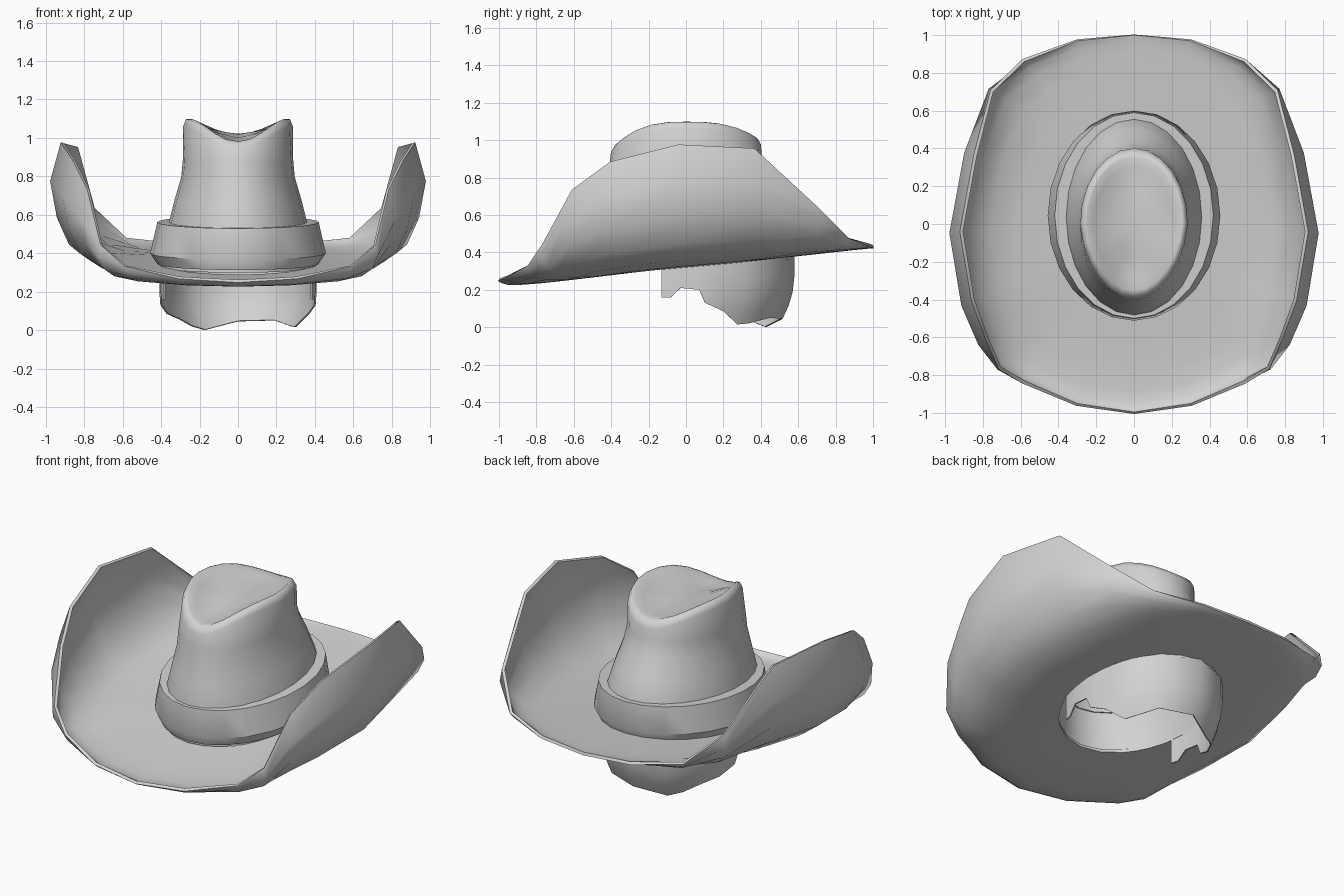
import bpy
from math import sin, cos, atan2, asin, pi

cube = bpy.data.objects.get("Cube")
if cube:
    bpy.data.objects.remove(cube, do_unlink=True)

grey = bpy.data.materials.new("light_grey")
grey.use_nodes = True
grey.diffuse_color = (0.65, 0.65, 0.65, 1)
grey.node_tree.nodes["Principled BSDF"].inputs["Base Color"].default_value = (0.65, 0.65, 0.65, 1)

SEGMENTS = 24
ANGLES = [2 * pi * i / SEGMENTS for i in range(SEGMENTS)]


def loft(name, rings, closed=True, cap=None, thickness=0, sharp=40):
    """Skin rings that run from the centre outward, counter-clockwise."""
    n = len(rings[0])
    verts = [p for ring in rings for p in ring]
    faces = []
    for r in range(len(rings) - 1):
        for j in range(n if closed else n - 1):
            k = (j + 1) % n
            faces.append((r * n + j, (r + 1) * n + j, (r + 1) * n + k, r * n + k))
    if cap:
        verts.append(cap)
        faces += [(len(verts) - 1, j, (j + 1) % n) for j in range(n)]
    mesh = bpy.data.meshes.new(name)
    mesh.from_pydata(verts, [], faces)
    mesh.materials.append(grey)
    obj = bpy.data.objects.new(name, mesh)
    bpy.context.collection.objects.link(obj)
    bpy.ops.object.select_all(action='DESELECT')
    obj.select_set(True)
    bpy.context.view_layer.objects.active = obj
    if thickness:
        mod = obj.modifiers.new("thickness", 'SOLIDIFY')
        mod.thickness = thickness
        mod.offset = -1
        bpy.ops.object.modifier_apply(modifier=mod.name)
    bpy.ops.object.shade_smooth_by_angle(angle=sharp * pi / 180)


def oval(a, half_width, front, back, z, tilt=0.0):
    y = (front + back) / 2 + (back - front) / 2 * sin(a)
    return (half_width * cos(a), y, z + tilt * (y - 0.05))


def floor(y):
    return 0.338 + 0.09 * y + 0.02 * max(0, y - 0.3) - 0.03 * max(0, -y - 0.2)


# Brim: raised rim joined to the head opening by a curled section
rim_half = [(0, -.995, .262), (.3, -.95, .278), (.58, -.83, .335), (.705, -.755, .44),
            (.772, -.6, .73), (.845, -.4, .88), (.905, -.04, .972), (.832, .36, .952),
            (.745, .7, .635), (.58, .86, .48), (.3, .97, .45), (0, 1, .44)]
rim = rim_half + [(-x, y, z) for x, y, z in rim_half[-2:0:-1]]
# plain fraction, curled fraction, share of lift
section = [(0, 0, 0), (.33, .4, .01), (.6, .7, .06), (.8, .92, .19),
           (.91, 1.04, .4), (.96, 1.11, .69), (1, 1, 1)]
brim_rings = []
for plain, curled, rise in section:
    ring = []
    for x, y, z in rim:
        hx, hy, _ = oval(atan2(y, x), .41, -.46, .57, 0)
        lift = z - floor(y)
        curl = min(1, max(0, lift / 0.55))
        f = plain + (curled - plain) * curl
        py = hy + (y - hy) * f
        ring.append((hx + (x - hx) * f, py, floor(py) + lift * rise))
    brim_rings.append(ring)
loft("brim", brim_rings, thickness=0.018, sharp=70)


# Crown: pinched top edge with a shallow central crease, flaring toward the band
def crest(a, scale, drop):
    pinch = 1 - 0.1 * max(0, -sin(a))
    z = 1.107 - (0.125 if sin(a) < 0 else 0.085) * abs(sin(a)) ** 3 - drop
    return (.27 * scale * pinch * cos(a), .38 * scale * sin(a), z)


crown_rings = [[(x, y, 1.01 + 0.2 * abs(x) + 0.06 * y) for x, y, _ in
                (crest(a, .4, 0) for a in ANGLES)]]
crown_rings += [[crest(a, s, d + slope * abs(cos(a))) for a in ANGLES]
                for s, d, slope in ((.8, .004, .036), (.93, 0, .008), (1, .01, 0), (1.055, .045, 0))]
for width, front, back, z in ((.287, -.41, .405, .89), (.295, -.425, .44, .8),
                              (.33, -.45, .5, .68), (.362, -.485, .56, .55),
                              (.4, -.48, .57, .33)):
    crown_rings.append([oval(a, width, front, back, z, .06) for a in ANGLES])
loft("crown", crown_rings, cap=(0, 0, 1.01), sharp=70)

# Hat band: sloped wall with a flat top ledge
band_profile = [(.35, -.475, .55, .562), (.42, -.5, .59, .562),
                (.457, -.512, .6, .4), (.42, -.49, .575, .345)]
loft("hat_band", [[oval(a, w, f, b, z, .06) for a in ANGLES]
                  for w, f, b, z in band_profile], sharp=35)

# Hair: open shell around the back of the head with a ragged, uneven lower edge
sideburn = [(-.34, .16), (-.25, .16), (-.15, .21), (.04, .2), (.1, .13), (.3, .085)]
left_edge = sideburn + [(.5, .015), (.62, .02), (.85, .05), (1, .045)]
right_edge = sideburn + [(.55, .055), (.72, .02), (.86, 0)]
edge = [(asin(s), z) for s, z in left_edge]
edge += [(pi - asin(s), z) for s, z in right_edge[::-1]]
hair_rings = []
for t in (0, .35, .6, .8, 1):
    ring = []
    for a, low in edge:
        z = .4 + (low - .4) * t
        drop = max(0, (.28 - z) / .28)
        taper = 1 - .17 * drop ** 2 * min(1, max(0, 2 * sin(a)))
        ring.append((.41 * taper * cos(a), .05 + .53 * taper * sin(a), z))
    hair_rings.append(ring)
loft("hair", hair_rings, closed=False, thickness=0.008, sharp=50)
